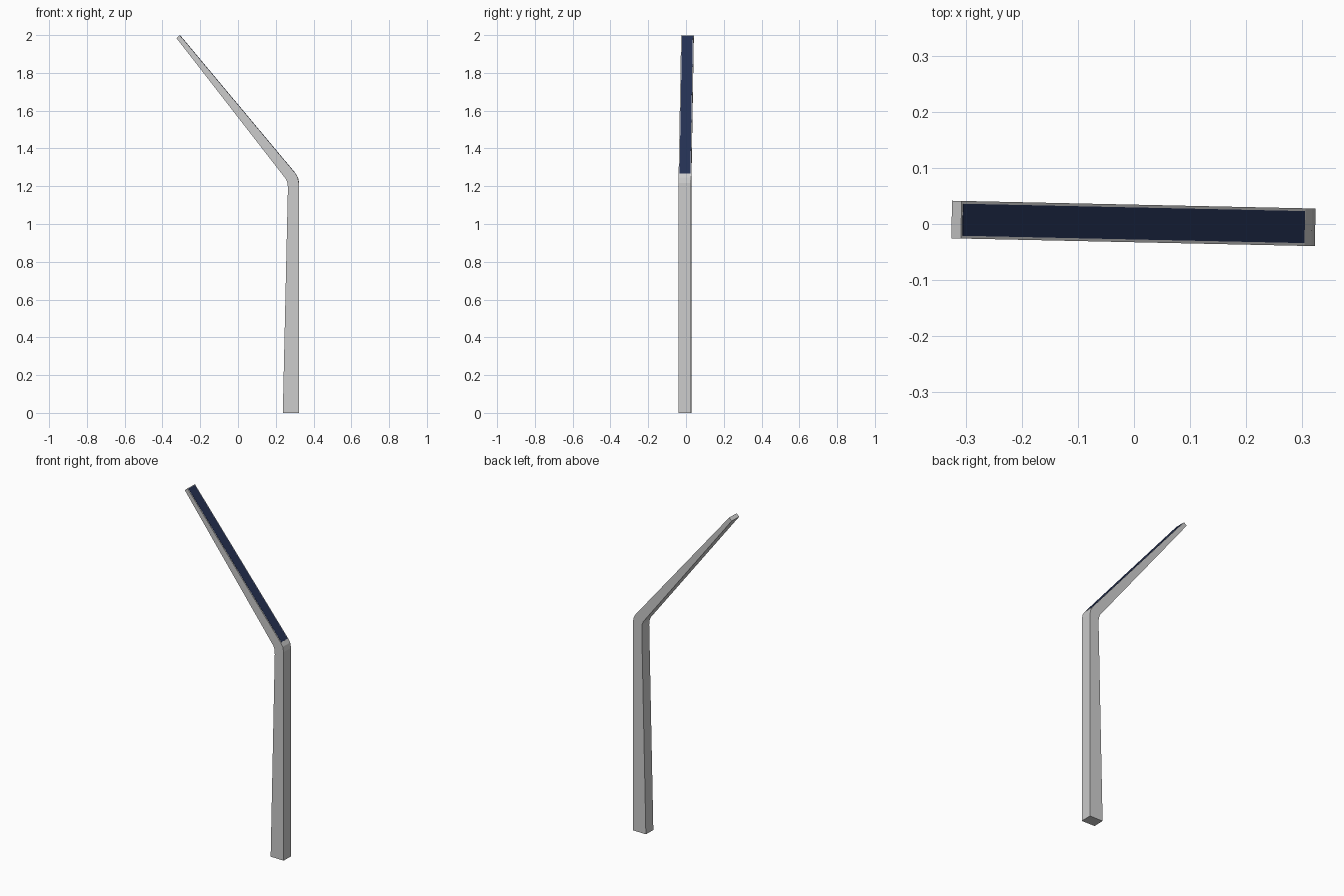
import bpy, bmesh, math
from mathutils import Vector

if "Cube" in bpy.data.objects:
    bpy.data.objects.remove(bpy.data.objects["Cube"])

TURN = -0.0215  # slight turn about z


def extrude_profile(name, pts, width):
    """Extrude an xz outline symmetrically along y."""
    bm = bmesh.new()
    face = bm.faces.new([bm.verts.new((x, -width / 2, z)) for x, z in pts])
    res = bmesh.ops.extrude_face_region(bm, geom=[face])
    verts = [g for g in res["geom"] if isinstance(g, bmesh.types.BMVert)]
    bmesh.ops.translate(bm, verts=verts, vec=(0, width, 0))
    bmesh.ops.recalc_face_normals(bm, faces=bm.faces)
    me = bpy.data.meshes.new(name)
    bm.to_mesh(me)
    bm.free()
    ob = bpy.data.objects.new(name, me)
    ob.rotation_euler.z = TURN
    ob.location.y = 0.001
    bpy.context.collection.objects.link(ob)
    return ob


# Bent tapering pole
knee, tip = Vector((0.305, 1.266)), Vector((-0.308, 1.999))
extrude_profile("bent_pole", [
    (0.238, 0), (0.323, 0), (0.323, 1.217), (0.317, 1.246), knee,
    tip, (-0.325, 1.984), (0.255, 1.237), (0.263, 1.217), (0.265, 1.19)], 0.067)

# Dark strip along the sloping top face
d = (tip - knee).normalized()
n = Vector((d.y, -d.x))
a, b = knee + d * 0.002, tip - d * 0.004
strip = extrude_profile("dark_strip", [
    a - n * 0.002, a + n * 0.001, b + n * 0.001, b - n * 0.002], 0.057)
mat = bpy.data.materials.new("navy")
mat.diffuse_color = (0.018, 0.03, 0.085, 1)
mat.use_nodes = True
mat.node_tree.nodes["Principled BSDF"].inputs["Base Color"].default_value = mat.diffuse_color
strip.data.materials.append(mat)
